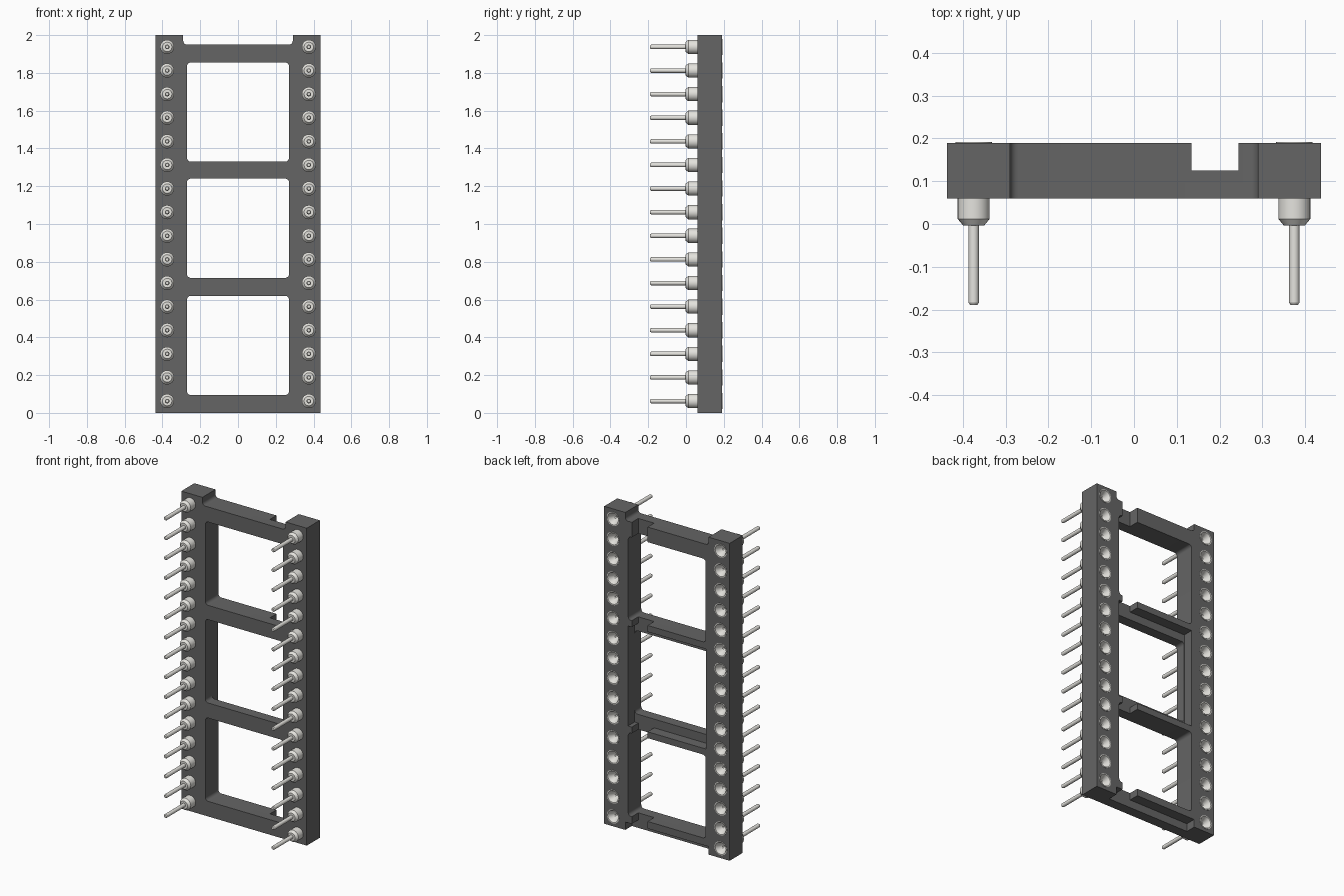
import bpy, bmesh, math
from math import cos, sin, pi

if "Cube" in bpy.data.objects:
    bpy.data.objects.remove(bpy.data.objects["Cube"])

Y0, YM, Y1 = 0.06, 0.125, 0.19      # front face, step level, back face
PIN_X, PITCH, N = 0.375, 0.125, 16


def material(name, rgb):
    m = bpy.data.materials.new(name)
    m.diffuse_color = (*rgb, 1)
    m.use_nodes = True
    m.node_tree.nodes["Principled BSDF"].inputs["Base Color"].default_value = m.diffuse_color
    return m


def arc(cx, cz, r, a0, a1, n=6):
    return [(cx + r * cos(math.radians(a0 + (a1 - a0) * i / n)),
             cz + r * sin(math.radians(a0 + (a1 - a0) * i / n))) for i in range(n + 1)]


def rounded_rect(x, z0, z1, r=0.02):
    return (arc(x - r, z1 - r, r, 0, 90) + arc(-x + r, z1 - r, r, 90, 180)
            + arc(-x + r, z0 + r, r, 180, 270) + arc(x - r, z0 + r, r, 270, 360))


def add_object(name, mesh, mat=None):
    ob = bpy.data.objects.new(name, mesh)
    bpy.context.collection.objects.link(ob)
    if mat and not mesh.materials:
        mesh.materials.append(mat)
    return ob


def finish(bm, name, smooth=False):
    me = bpy.data.meshes.new(name)
    bm.to_mesh(me)
    bm.free()
    if smooth:
        me.shade_smooth()
        me.set_sharp_from_angle(angle=math.radians(30))
    return me


def box(name, x0, x1, y0, y1, z0, z1):
    bm = bmesh.new()
    bmesh.ops.create_cube(bm, size=1)
    for v in bm.verts:
        v.co = ((x0 + x1) / 2 + v.co.x * (x1 - x0),
                (y0 + y1) / 2 + v.co.y * (y1 - y0),
                (z0 + z1) / 2 + v.co.z * (z1 - z0))
    return add_object(name, finish(bm, name))


dark = material("dark_plastic", (0.13, 0.13, 0.13))
metal = material("pin_metal", (0.78, 0.77, 0.73))
pin_spots = [(s * PIN_X, PITCH * (i + 0.5)) for s in (-1, 1) for i in range(N)]

# frame: outline with end notch, three windows and the pin holes
outline = ([(-0.437, 0), (0.437, 0), (0.437, 2), (0.29, 2)]
           + arc(0.27, 1.97, 0.02, 0, -90) + arc(-0.27, 1.97, 0.02, 270, 180)
           + [(-0.29, 2), (-0.437, 2)])
loops = [outline] + [rounded_rect(0.27, a, b)
                     for a, b in ((0.095, 0.62), (0.715, 1.24), (1.33, 1.855))]
loops += [arc(x, z, 0.0365, 0, 345, 23) for x, z in pin_spots]
bm = bmesh.new()
for pts in loops:
    vs = [bm.verts.new((x, Y0, z)) for x, z in pts]
    for a, b in zip(vs, vs[1:] + vs[:1]):
        bm.edges.new((a, b))
bmesh.ops.triangle_fill(bm, edges=bm.edges[:], use_beauty=True, normal=(0, -1, 0))
ext = bmesh.ops.extrude_face_region(bm, geom=bm.faces[:], use_keep_orig=True)
bmesh.ops.translate(bm, vec=(0, Y1 - Y0, 0),
                    verts=[g for g in ext["geom"] if isinstance(g, bmesh.types.BMVert)])
bmesh.ops.recalc_face_normals(bm, faces=bm.faces[:])
frame = add_object("socket_frame", finish(bm, "socket_frame"), dark)

# recesses in the back: long slot, middle bars, bottom ledge
cutters = [box("slot_cutter", 0.135, 0.245, YM, 0.3, -0.1, 2.1),
           box("bar_cutter", -0.271, 0.271, YM, 0.3, 0.66, 1.29),
           box("ledge_cutter", -0.29, 0.29, YM, 0.3, -0.1, 0.05)]
for c in cutters:
    c.hide_render = True
    mod = frame.modifiers.new(c.name, 'BOOLEAN')
    mod.operation, mod.solver, mod.object = 'DIFFERENCE', 'EXACT', c
bpy.context.view_layer.update()
cut = bpy.data.meshes.new_from_object(
    frame.evaluated_get(bpy.context.evaluated_depsgraph_get()))
frame.modifiers.clear()
frame.data = cut
cut.shade_smooth()
cut.set_sharp_from_angle(angle=math.radians(30))
for c in cutters:
    bpy.data.objects.remove(c)

# pin: lathed profile (radius, y) from tip to countersunk socket
profile = [(0, -0.19), (0.008, -0.19), (0.012, -0.184), (0.012, -0.003), (0.025, -0.003),
           (0.0375, 0.012), (0.0375, Y1), (0.043, Y1), (0.043, 0.192), (0.037, 0.192),
           (0.02, 0.155), (0.02, 0.06), (0, 0.06)]
bm = bmesh.new()
vs = [bm.verts.new((r, y, 0)) for r, y in profile]
es = [bm.edges.new(p) for p in zip(vs, vs[1:])]
bmesh.ops.spin(bm, geom=vs + es, cent=(0, 0, 0), axis=(0, 1, 0), angle=2 * pi,
               steps=24, use_merge=True)
bmesh.ops.remove_doubles(bm, verts=bm.verts[:], dist=1e-5)
bmesh.ops.recalc_face_normals(bm, faces=bm.faces[:])
# four spring fingers inside the socket
for k in range(4):
    ring = []
    for r, y, da in ((0.02, 0.155, -0.6), (0.02, 0.155, 0.6), (0.007, 0.1, 0.6), (0.007, 0.1, -0.6)):
        a = k * pi / 2 + da
        ring.append(bm.verts.new((r * cos(a), y, r * sin(a))))
    f = bm.faces.new(ring)
    f.normal_update()
    if f.normal.y < 0:
        f.normal_flip()
pin_mesh = finish(bm, "pin", smooth=True)
for i, (x, z) in enumerate(pin_spots):
    add_object(f"pin_{i + 1}", pin_mesh, metal).location = (x, 0, z)
